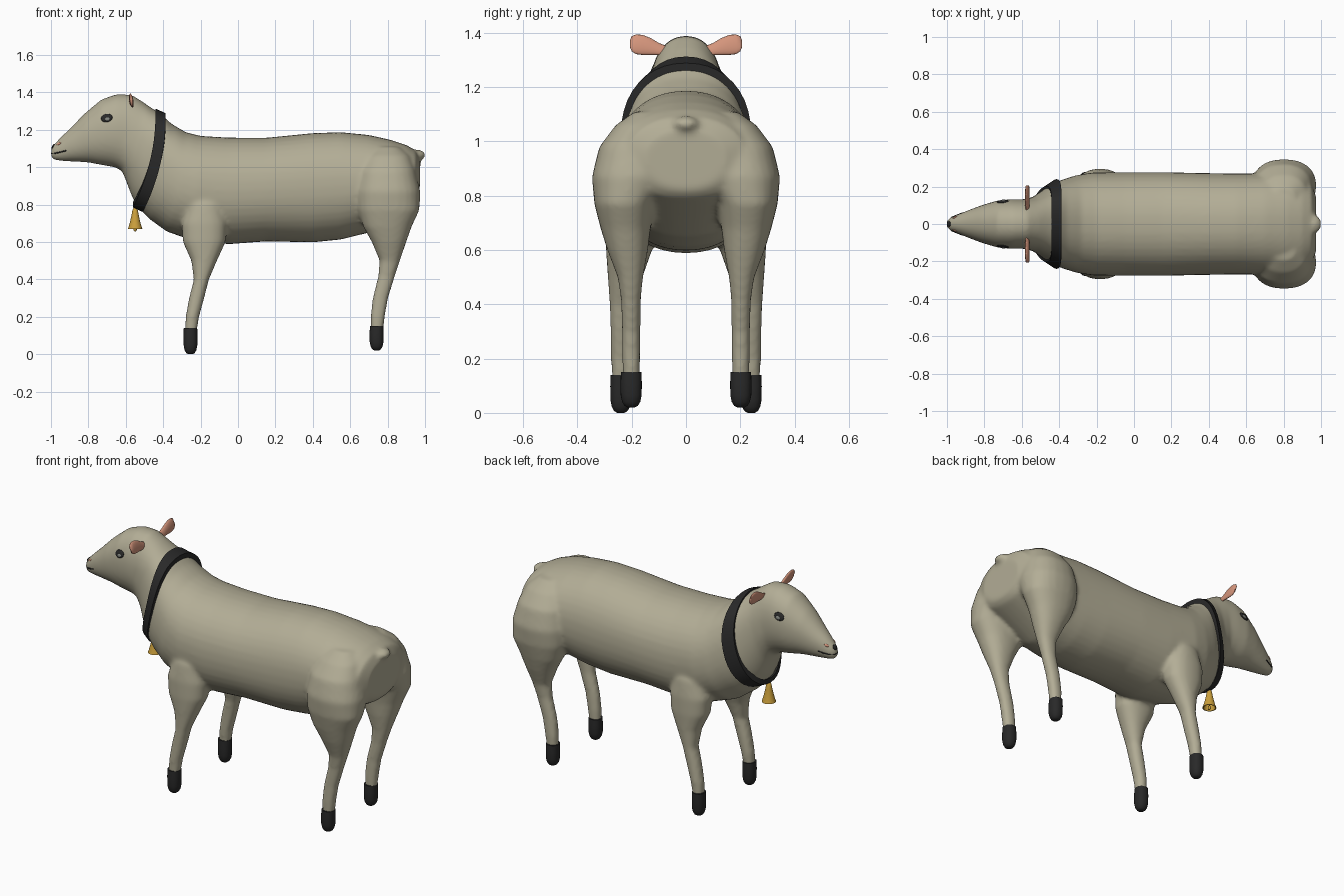
import bpy, bmesh, math
from mathutils import Vector, Matrix

if "Cube" in bpy.data.objects:
    bpy.data.objects.remove(bpy.data.objects["Cube"])


def material(name, r, g, b):
    m = bpy.data.materials.new(name)
    m.diffuse_color = (r, g, b, 1)
    m.use_nodes = True
    m.node_tree.nodes["Principled BSDF"].inputs["Base Color"].default_value = m.diffuse_color
    return m


WOOL = material("wool", .45, .42, .305)
BLACK = material("black", .022, .022, .022)
PINK = material("pink", .66, .30, .20)
GOLD = material("gold", .60, .35, .045)
GREY = material("eye_grey", .22, .23, .21)


def spow(v, e):
    return math.copysign(abs(v) ** e, v)


def loft(bm, rings, closed=False):
    """Skin rings of points; cap the ends, or join last ring to first."""
    vs = [[bm.verts.new(p) for p in r] for r in rings]
    n = len(vs[0])
    pairs = list(zip(vs, vs[1:])) + ([(vs[-1], vs[0])] if closed else [])
    for a, b in pairs:
        for i in range(n):
            j = (i + 1) % n
            bm.faces.new((a[i], a[j], b[j], b[i]))
    if not closed:
        bm.faces.new(vs[0])
        bm.faces.new(vs[-1])


def finish(bm, name, mat, angle=50):
    bmesh.ops.recalc_face_normals(bm, faces=bm.faces)
    me = bpy.data.meshes.new(name)
    bm.to_mesh(me)
    bm.free()
    ob = bpy.data.objects.new(name, me)
    bpy.context.collection.objects.link(ob)
    me.materials.append(mat)
    bpy.ops.object.select_all(action='DESELECT')
    ob.select_set(True)
    bpy.context.view_layer.objects.active = ob
    bpy.ops.object.shade_smooth_by_angle(angle=math.radians(angle))
    return ob


def trunk_ring(xt, zt, xb, zb, w, bow=0, grow=0, n=40):
    """Cross-section from a top point to a bottom point, half width w."""
    pts = []
    for i in range(n):
        a = 2 * math.pi * i / n
        c, s = spow(math.cos(a), .92), spow(math.sin(a), .92)
        h = (zt - zb) / 2 + grow
        pts.append(((xt + xb) / 2 + s * (xt - xb) / 2 + bow * (1 - s * s),
                    c * (w + grow), (zt + zb) / 2 + s * h))
    return pts


def leg_ring(z, x0, x1, y0, y1, side, n=24, e=.88):
    """Horizontal leg section spanning x0..x1 and y0..y1."""
    return [((x0 + x1) / 2 + (x1 - x0) / 2 * spow(math.cos(t), e),
             side * ((y0 + y1) / 2 + (y1 - y0) / 2 * spow(math.sin(t), e)), z)
            for t in (2 * math.pi * i / n for i in range(n))]


# Head, neck and trunk sections: x top, z top, x bottom, z bottom, half width, bow
TRUNK = [
    (-1.0, 1.095, -1.0, 1.055, .016), (-.985, 1.12, -.985, 1.038, .034),
    (-.95, 1.158, -.95, 1.033, .048), (-.9, 1.205, -.88, 1.03, .072),
    (-.82, 1.287, -.8, 1.025, .102), (-.73, 1.362, -.72, 1.01, .127),
    (-.65, 1.39, -.66, 1.0, .132), (-.57, 1.387, -.62, .98, .132),
    (-.51, 1.35, -.6, .93, .145, .02), (-.46, 1.315, -.57, .85, .175, .03),
    (-.415, 1.288, -.535, .785, .208, .035), (-.36, 1.235, -.47, .72, .235, .03),
    (-.28, 1.187, -.38, .655, .26, .02), (-.2, 1.167, -.25, .61, .275),
    (-.05, 1.158, -.05, .588, .277), (.15, 1.157, .15, .603, .277),
    (.4, 1.182, .4, .598, .272), (.55, 1.187, .55, .613, .27),
    (.7, 1.172, .7, .65, .27), (.82, 1.145, .82, .72, .265),
    (.9, 1.118, .9, .765, .25), (.95, 1.09, .945, .79, .22),
    (.975, 1.04, .97, .82, .15)]
# Leg sections: z, x min, x max, y min, y max
FRONT = [(.86, -.2, -.15, .2, .25), (.8, -.262, -.09, .15, .283),
         (.7, -.302, -.06, .12, .295), (.6, -.295, -.066, .125, .295),
         (.5, -.25, -.112, .16, .288), (.4, -.236, -.155, .188, .282),
         (.3, -.262, -.18, .195, .278), (.2, -.28, -.208, .2, .277),
         (.11, -.284, -.222, .208, .272)]
HIND = [(1.11, .73, .86, .08, .19), (1.06, .68, .92, .05, .26),
        (.98, .645, .95, .05, .32), (.87, .63, .975, .06, .347),
        (.77, .642, .97, .115, .338), (.68, .67, .928, .13, .315),
        (.6, .715, .9, .14, .29), (.5, .757, .866, .158, .252),
        (.42, .75, .84, .166, .24), (.3, .72, .803, .168, .236),
        (.2, .708, .785, .168, .236), (.11, .708, .775, .172, .23)]

# Body: trunk, legs and tail stub fused into one smooth skin
bm = bmesh.new()
loft(bm, [trunk_ring(*s) for s in TRUNK])
for side in (-1, 1):
    for leg in (FRONT, HIND):
        loft(bm, [leg_ring(*s, side) for s in leg])
bmesh.ops.create_uvsphere(bm, u_segments=20, v_segments=12, radius=1,
    matrix=Matrix.Translation((.958, 0, 1.064)) @ Matrix.Diagonal((.045, .05, .03, 1)))
body = finish(bm, "body", WOOL, 180)
rm = body.modifiers.new("fuse", 'REMESH')
rm.mode, rm.voxel_size, rm.use_smooth_shade = 'VOXEL', .012, True
sm = body.modifiers.new("soften", 'SMOOTH')
sm.factor, sm.iterations = .5, 7
for name in ("fuse", "soften"):
    bpy.context.view_layer.objects.active = body
    bpy.ops.object.modifier_apply(modifier=name)
for p in body.data.polygons:
    p.use_smooth = True

# Hooves with rounded soles
for side, sname in ((-1, "right"), (1, "left")):
    for kind, x, y, z0, z1 in (("front", -.254, .24, .0, .14), ("hind", .741, .202, .02, .15)):
        bm = bmesh.new()
        rings = []
        for k, r in ((0, .35), (.05, .65), (.16, .88), (.35, 1.02), (.7, 1.03), (1, 1)):
            z = z0 + k * (z1 - z0)
            rx, ry = .036 * r, .038 * r
            rings.append(leg_ring(z, x - rx, x + rx, y - ry, y + ry, side))
        loft(bm, rings)
        finish(bm, f"{kind}_{sname}_hoof", BLACK)

# Collar band following the neck
bm = bmesh.new()
rings = []
for dx, dz, grow in ((-.027, .012, -.015), (-.027, .012, .013),
                     (.027, -.012, .013), (.027, -.012, -.015)):
    w = .208 + dx * .7
    rings.append(trunk_ring(-.415 + dx, 1.288 + dz, -.535 + dx, .785 + dz, w, .035, grow))
loft(bm, rings, closed=True)
finish(bm, "collar", BLACK)


def lathe(name, profile, x, mat, n=24):
    bm = bmesh.new()
    loft(bm, [[(x + r * math.cos(2 * math.pi * i / n), r * math.sin(2 * math.pi * i / n), z)
               for i in range(n)] for r, z in profile])
    return finish(bm, name, mat, 40)


# Hollow bell with its clapper
lathe("bell", [(.007, .785), (.014, .772), (.018, .75), (.026, .712), (.034, .683), (.039, .668),
               (.034, .668), (.028, .69), (.012, .755)], -.55, GOLD)
lathe("bell_clapper", [(.003, .75), (.003, .682), (.009, .675), (.009, .664), (.004, .657)],
      -.55, GOLD, 12)

# Ears: flat rounded paddles pointing sideways
for side, sname in ((-1, "right"), (1, "left")):
    bm = bmesh.new()
    rings = []
    for y, z, h, t in ((.07, 1.335, .016, .008), (.10, 1.341, .022, .010), (.13, 1.35, .031, .011),
                       (.16, 1.356, .037, .011), (.185, 1.358, .036, .010),
                       (.2, 1.36, .028, .008), (.207, 1.361, .012, .004)):
        rings.append([(-.57 + t * math.cos(a) - .006 * math.sin(a), side * y, z + h * math.sin(a))
                      for a in (2 * math.pi * i / 20 for i in range(20))])
    loft(bm, rings)
    finish(bm, f"{sname}_ear", PINK, 70)


def dab(name, target, size, mat, lift=0):
    """Flattened ellipsoid lying on the skin nearest to target."""
    _, loc, nor, _ = body.closest_point_on_mesh(Vector(target))
    z = nor.normalized()
    x = Vector((1, 0, .15))
    x = (x - z * x.dot(z)).normalized()
    rot = Matrix((x, z.cross(x), z)).transposed().to_4x4()
    bm = bmesh.new()
    bmesh.ops.create_uvsphere(bm, u_segments=20, v_segments=10, radius=1,
        matrix=Matrix.Translation(loc + z * lift) @ rot @ Matrix.Diagonal((*size, 1)))
    finish(bm, name, mat, 180)


# Eyes, nostrils, nose pad and mouth
for side, sname in ((-1, "right"), (1, "left")):
    dab(f"{sname}_eye", (-.705, side * .14, 1.268), (.031, .023, .007), BLACK)
    dab(f"{sname}_iris", (-.7, side * .14, 1.260), (.014, .010, .004), GREY, .005)
    dab(f"{sname}_nostril", (-.965, side * .045, 1.13), (.014, .007, .004), PINK)
dab("nose_pad", (-1.0, 0, 1.115), (.016, .016, .006), BLACK)

cu = bpy.data.curves.new("mouth", 'CURVE')
cu.dimensions, cu.bevel_depth = '3D', .0035
pts = [(-.92, .07, 1.088), (-.95, .06, 1.078), (-.98, .045, 1.074), (-1.01, .015, 1.072)]
pts += [(x, -y, z) for x, y, z in reversed(pts)]
sp = cu.splines.new('POLY')
sp.points.add(len(pts) - 1)
for p, q in zip(sp.points, pts):
    p.co = (*body.closest_point_on_mesh(Vector(q))[1], 1)
cu.materials.append(BLACK)
bpy.context.collection.objects.link(bpy.data.objects.new("mouth", cu))
